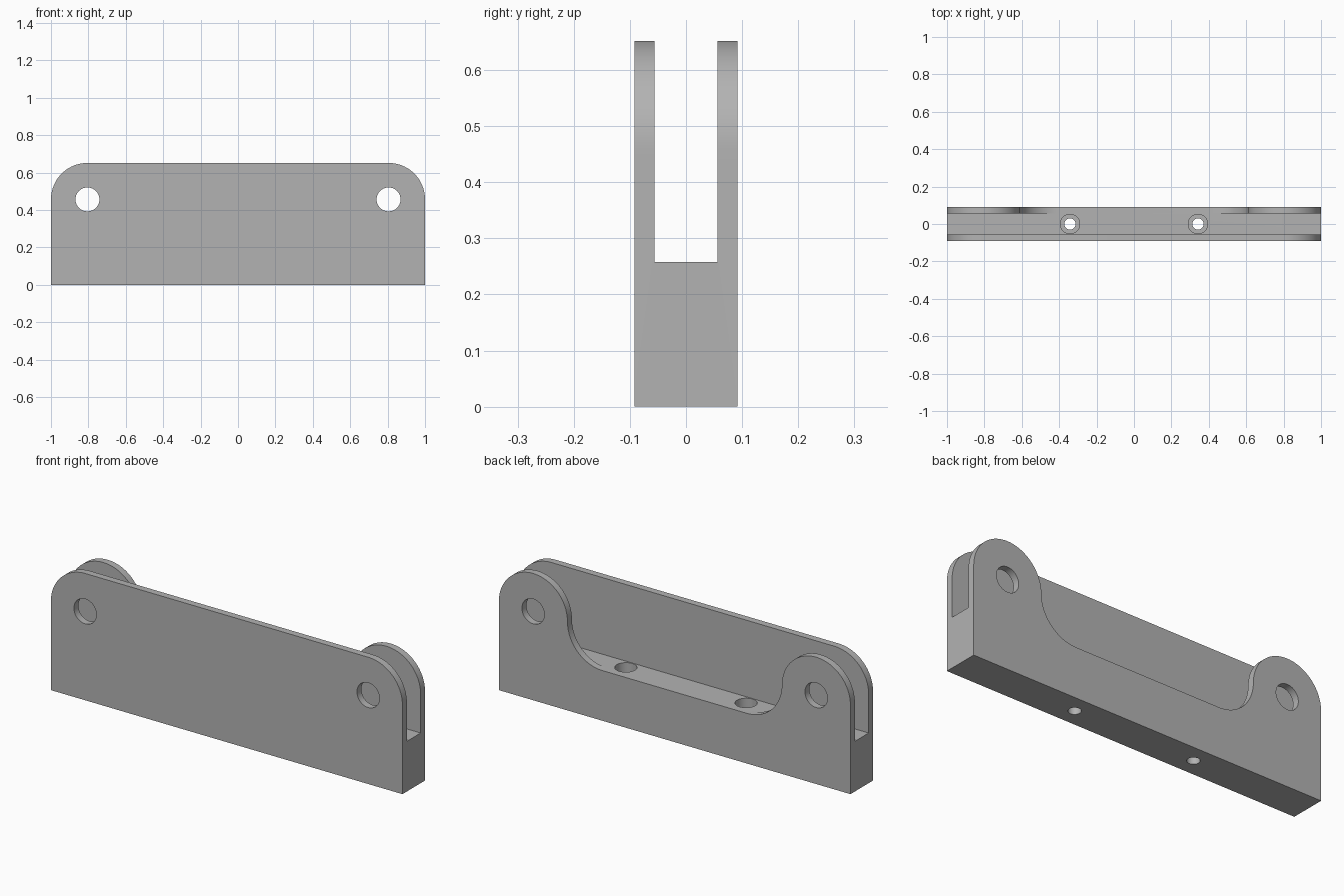
import bpy, bmesh, math

if "Cube" in bpy.data.objects:
    bpy.data.objects.remove(bpy.data.objects["Cube"])

R, ZC, XC = 0.195, 0.457, 0.805      # ear radius and centre
H = ZC + R                           # total height
FLOOR, HALF_D, SLOT = 0.258, 0.092, 0.056
SEG = 20

grey = bpy.data.materials.new("plain_grey")
grey.diffuse_color = (0.45, 0.45, 0.45, 1)
grey.use_nodes = True
grey.node_tree.nodes["Principled BSDF"].inputs["Base Color"].default_value = grey.diffuse_color


def arc(cx, cz, r, a0, a1):
    """Points of an arc in the xz plane, angles in degrees."""
    return [(cx + r * math.cos(math.radians(a0 + (a1 - a0) * i / SEG)),
             cz + r * math.sin(math.radians(a0 + (a1 - a0) * i / SEG)))
            for i in range(SEG + 1)]


def finish(name, bm):
    bmesh.ops.recalc_face_normals(bm, faces=bm.faces)
    me = bpy.data.meshes.new(name)
    bm.to_mesh(me)
    bm.free()
    me.materials.append(grey)
    ob = bpy.data.objects.new(name, me)
    bpy.context.collection.objects.link(ob)
    return ob


def prism(name, pts, y0, y1):
    """Extrude an xz outline along y."""
    bm = bmesh.new()
    face = bm.faces.new([bm.verts.new((x, y0, z)) for x, z in pts])
    new = bmesh.ops.extrude_face_region(bm, geom=[face])["geom"]
    bmesh.ops.translate(bm, vec=(0, y1 - y0, 0),
                        verts=[v for v in new if isinstance(v, bmesh.types.BMVert)])
    return finish(name, bm)


def cylinder(name, x, z0, z1, r):
    bm = bmesh.new()
    bmesh.ops.create_cone(bm, cap_ends=True, segments=48, radius1=r, radius2=r, depth=z1 - z0)
    bmesh.ops.translate(bm, vec=(x, 0, (z0 + z1) / 2), verts=bm.verts)
    return finish(name, bm)


def mirrored(half):
    """Close a right-hand half outline with its mirror image."""
    return half + [(-x, z) for x, z in reversed(half)]


# Full block with rounded upper corners
body = prism("bracket_body", mirrored([(1, 0)] + arc(XC, ZC, R, 0, 90)), -HALF_D, HALF_D)

# Lengthwise slot between the two plates
cutters = [prism("slot_cutter", [(-2, FLOOR), (2, FLOOR), (2, 2), (-2, 2)], -SLOT, SLOT)]

# Rear window that leaves two rounded ears
fr = ZC - FLOOR
half = arc(XC - R - fr, ZC, fr, -90, 0) + arc(XC, ZC, R, 180, 90)[1:] + [(XC, 1)]
cutters.append(prism("window_cutter", mirrored(half), 0, 0.3))

# Pin holes through the ears, counterbored screw holes through the base
for s in (-1, 1):
    hole = arc(s * XC, ZC, 0.064, 0, 180)[:-1] + arc(s * XC, ZC, 0.064, 180, 360)[:-1]
    cutters.append(prism("pin_hole_cutter", hole, -0.3, 0.3))
    cutters.append(cylinder("screw_hole_cutter", s * 0.342, -0.1, 0.4, 0.03))
    cutters.append(cylinder("counterbore_cutter", s * 0.342, FLOOR - 0.12, 0.4, 0.052))

bpy.context.view_layer.objects.active = body
body.select_set(True)
for c in cutters:
    mod = body.modifiers.new("cut", 'BOOLEAN')
    mod.operation, mod.solver, mod.object = 'DIFFERENCE', 'EXACT', c
    bpy.ops.object.modifier_apply(modifier=mod.name)
    bpy.data.objects.remove(c)

bpy.ops.object.select_all(action='DESELECT')
body.select_set(True)
bpy.ops.object.shade_smooth_by_angle(angle=math.radians(30))
